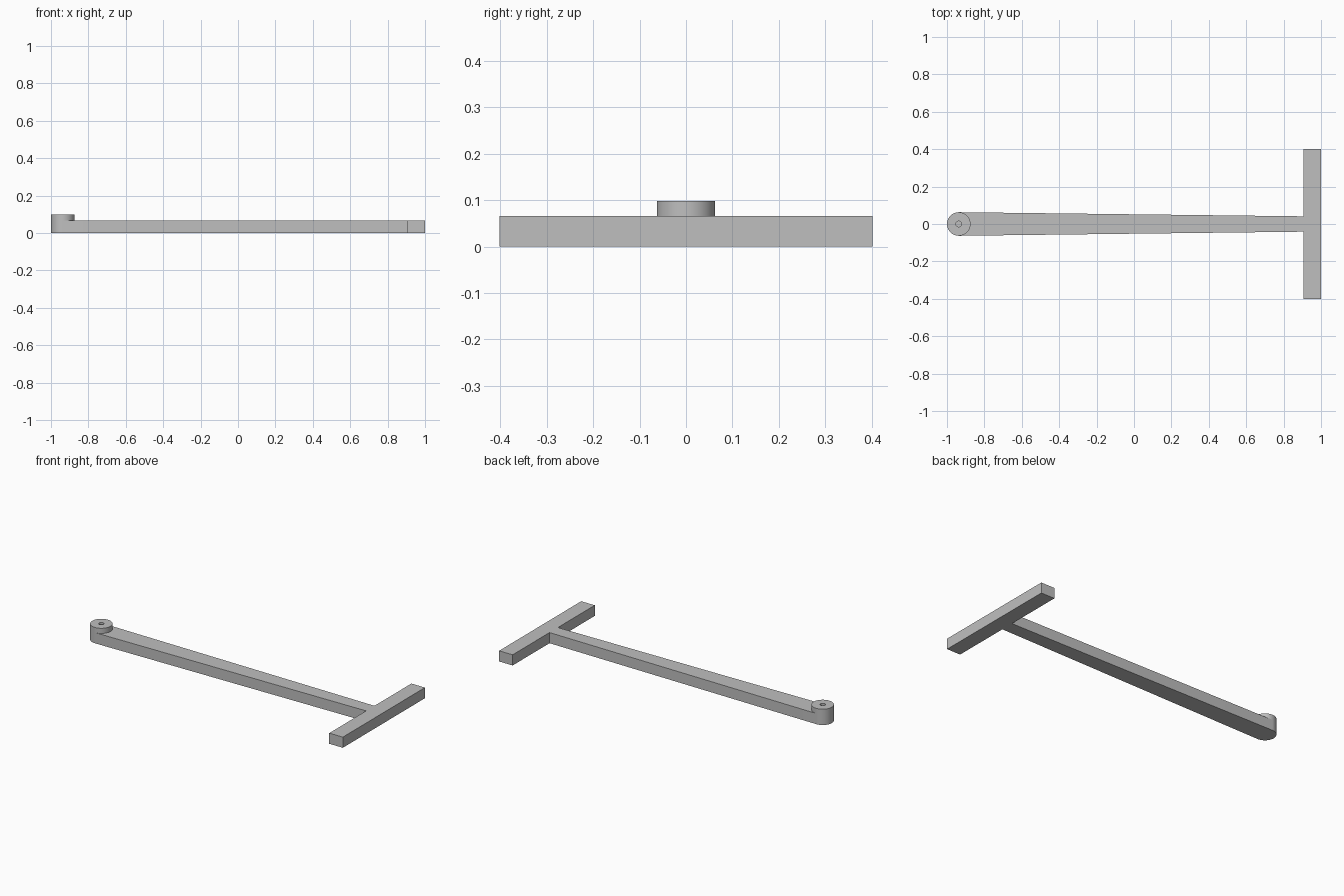
import bpy
import bmesh
from math import sin, cos, pi

default = bpy.data.objects.get("Cube")
if default:
    bpy.data.objects.remove(default, do_unlink=True)

grey = bpy.data.materials.new("plain grey")
grey.use_nodes = True
colour = (0.52, 0.52, 0.52, 1)
grey.diffuse_color = colour
grey.node_tree.nodes["Principled BSDF"].inputs["Base Color"].default_value = colour

PIVOT_X, RADIUS, HOLE = -0.937, 0.063, 0.015
BODY_TOP, BOSS_TOP = 0.066, 0.098
BAR_X, BAR_Y, NECK_Y = 0.907, 0.402, 0.041
SEGMENTS = 64


def finish(name, bm):
    """Turn a bmesh into a shaded, coloured object."""
    bmesh.ops.recalc_face_normals(bm, faces=bm.faces)
    mesh = bpy.data.meshes.new(name)
    bm.to_mesh(mesh)
    bm.free()
    mesh.materials.append(grey)
    obj = bpy.data.objects.new(name, mesh)
    bpy.context.scene.collection.objects.link(obj)
    bpy.ops.object.select_all(action='DESELECT')
    obj.select_set(True)
    bpy.context.view_layer.objects.active = obj
    bpy.ops.object.shade_smooth_by_angle(angle=pi / 6)
    return obj


def circle(bm, radius, z):
    return [bm.verts.new((PIVOT_X + radius * cos(2 * pi * i / SEGMENTS),
                          radius * sin(2 * pi * i / SEGMENTS), z))
            for i in range(SEGMENTS)]


def bridge(bm, a, b):
    for i in range(SEGMENTS):
        j = (i + 1) % SEGMENTS
        bm.faces.new((a[i], a[j], b[j], b[i]))


# Tapered arm with a rounded end, in one piece with the cross bar
half = SEGMENTS // 2
arc = [(PIVOT_X + RADIUS * cos(pi / 2 + pi * i / half),
        RADIUS * sin(pi / 2 + pi * i / half)) for i in range(half + 1)]
outline = arc + [(BAR_X, -NECK_Y), (BAR_X, -BAR_Y), (1, -BAR_Y),
                 (1, BAR_Y), (BAR_X, BAR_Y), (BAR_X, NECK_Y)]
bm = bmesh.new()
base = bm.faces.new([bm.verts.new((x, y, 0)) for x, y in outline])
extruded = bmesh.ops.extrude_face_region(bm, geom=[base], use_keep_orig=True)
raised = [v for v in extruded["geom"] if isinstance(v, bmesh.types.BMVert)]
bmesh.ops.translate(bm, verts=raised, vec=(0, 0, BODY_TOP))
finish("arm_and_cross_bar", bm)

# Raised round boss with a small blind hole; the arm forms the hole floor
bm = bmesh.new()
rings = [circle(bm, r, z) for r, z in ((RADIUS, BODY_TOP), (RADIUS, BOSS_TOP),
                                      (HOLE, BOSS_TOP), (HOLE, BODY_TOP))]
for i in range(4):
    bridge(bm, rings[i], rings[(i + 1) % 4])
finish("pivot_boss", bm)
